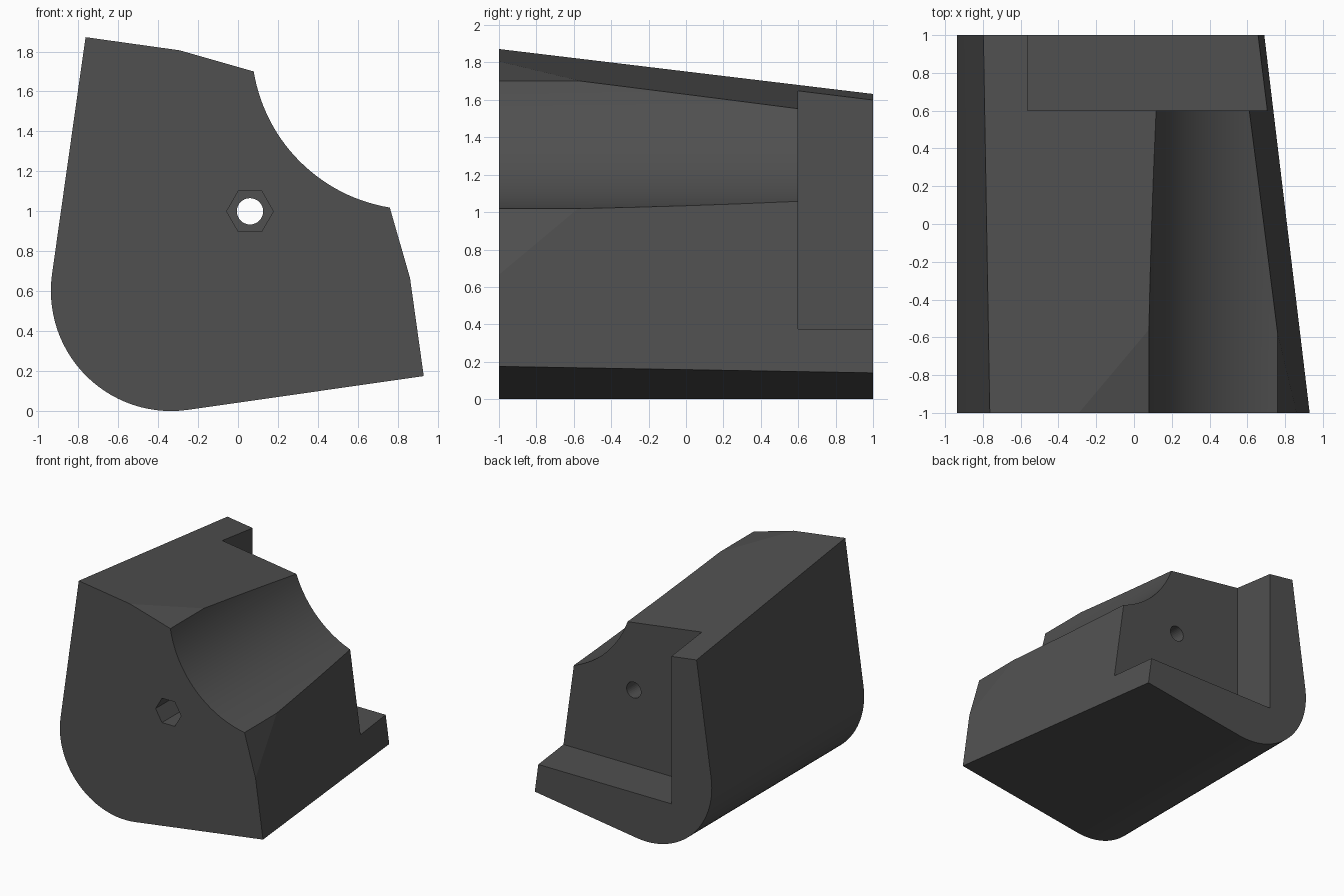
import bpy, bmesh, math
from mathutils import Vector

if "Cube" in bpy.data.objects:
    bpy.data.objects.remove(bpy.data.objects["Cube"])

T = 0.14  # lean of the side walls


def arc(cx, cz, r, a0, a1, n):
    return [(cx + r * math.cos(a0 + (a1 - a0) * i / n),
             cz + r * math.sin(a0 + (a1 - a0) * i / n)) for i in range(n + 1)]


def prism(name, profile, y0, y1):
    """Extrude an x-z outline along y."""
    bm = bmesh.new()
    f = bm.faces.new([bm.verts.new((x, y0, z)) for x, z in profile])
    ext = bmesh.ops.extrude_face_region(bm, geom=[f])
    verts = [v for v in ext['geom'] if isinstance(v, bmesh.types.BMVert)]
    bmesh.ops.translate(bm, verts=verts, vec=(0, y1 - y0, 0))
    bmesh.ops.recalc_face_normals(bm, faces=bm.faces)
    me = bpy.data.meshes.new(name)
    bm.to_mesh(me)
    bm.free()
    ob = bpy.data.objects.new(name, me)
    bpy.context.collection.objects.link(ob)
    return ob


def slice_off(ob, point, normal):
    """Cut away everything on the normal side and cap the cut."""
    bm = bmesh.new()
    bm.from_mesh(ob.data)
    cut = bmesh.ops.bisect_plane(bm, geom=bm.verts[:] + bm.edges[:] + bm.faces[:],
                                 plane_co=point, plane_no=Vector(normal).normalized(),
                                 clear_outer=True)
    edges = [e for e in cut['geom_cut'] if isinstance(e, bmesh.types.BMEdge)]
    bmesh.ops.edgeloop_fill(bm, edges=edges)
    bmesh.ops.recalc_face_normals(bm, faces=bm.faces)
    bm.to_mesh(ob.data)
    bm.free()


def subtract(ob, cutter):
    mod = ob.modifiers.new("cut", 'BOOLEAN')
    mod.operation = 'DIFFERENCE'
    mod.solver = 'EXACT'
    mod.object = cutter
    bpy.context.view_layer.objects.active = ob
    bpy.ops.object.modifier_apply(modifier=mod.name)
    bpy.data.objects.remove(cutter)


# Body outline: rounded lower left corner, concave cove at upper right
lean = math.atan(T)
outline = arc(-0.335, 0.602, 0.602, math.pi - lean, 1.5 * math.pi + lean, 28)
outline += [(0.999, 0.185)]
a0 = math.atan2(1.018 - 1.833, 0.76 - 0.893)
a1 = math.atan2(1.70 - 1.833, 0.078 - 0.893)
outline += arc(0.893, 1.833, 0.825, a0, a1, 28)
outline += [(-0.754, 1.938)]
body = prism("wedge_body", outline, -1, 1)

# Top and right side taper toward the back
slice_off(body, (-0.763, -1, 1.872), (T, 0.1225, 1))
slice_off(body, (0.93, -1, 0.175), (1, 0.1225, T))

# Rear step, leaving an L-shaped lip
subtract(body, prism("step_cutter", [(-0.565, 0.375), (2, 0.375), (2, 3), (-0.565, 3)], 0.6, 1.5))

# Bolt hole with a hexagonal nut pocket at the front
subtract(body, prism("hole_cutter", arc(0.06, 1.0, 0.066, 0, 2 * math.pi, 32)[:-1], -1.5, 1.5))
subtract(body, prism("nut_cutter", arc(0.06, 1.0, 0.117, 0, 2 * math.pi, 6)[:-1], -1.5, -0.6))

mat = bpy.data.materials.new("dark_grey")
mat.diffuse_color = (0.08, 0.08, 0.08, 1)
mat.use_nodes = True
mat.node_tree.nodes["Principled BSDF"].inputs["Base Color"].default_value = mat.diffuse_color
body.data.materials.clear()
body.data.materials.append(mat)

bpy.ops.object.select_all(action='DESELECT')
body.select_set(True)
bpy.context.view_layer.objects.active = body
bpy.ops.object.shade_smooth_by_angle(angle=math.radians(7))
